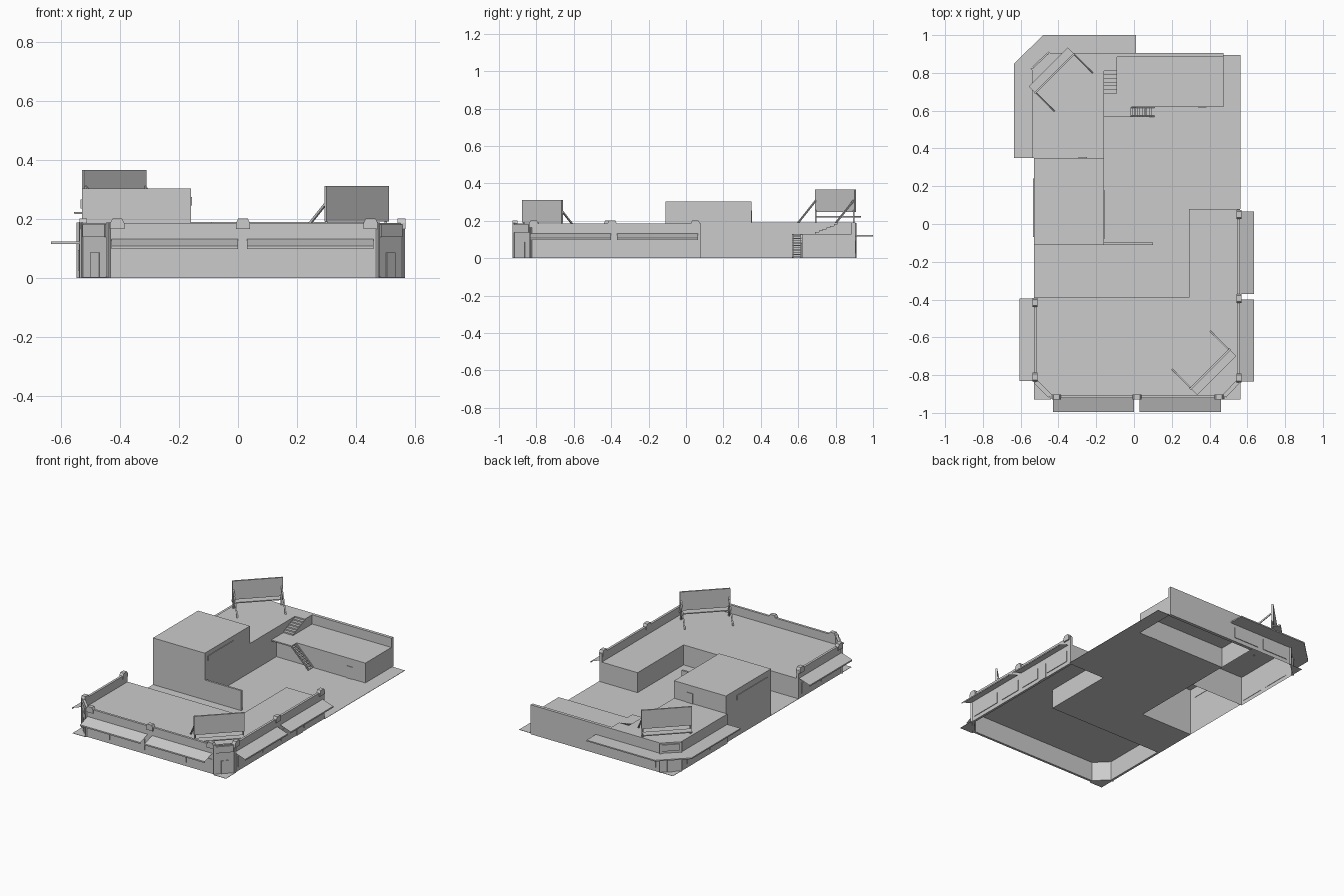
import bpy, bmesh, math
from mathutils import Vector

if "Cube" in bpy.data.objects:
    bpy.data.objects.remove(bpy.data.objects["Cube"])

grey = bpy.data.materials.new("plain_grey")
grey.diffuse_color = (0.6, 0.6, 0.6, 1)
grey.use_nodes = True
grey.node_tree.nodes["Principled BSDF"].inputs["Base Color"].default_value = grey.diffuse_color


def finish(name, bm, recalc=True):
    if recalc:
        bmesh.ops.recalc_face_normals(bm, faces=bm.faces)
    me = bpy.data.meshes.new(name)
    bm.to_mesh(me)
    bm.free()
    me.materials.append(grey)
    ob = bpy.data.objects.new(name, me)
    bpy.context.collection.objects.link(ob)
    return ob


def add_prism(bm, pts, z0, z1, floor=True):
    lo = [bm.verts.new((p[0], p[1], z0)) for p in pts]
    hi = [bm.verts.new((p[0], p[1], z1)) for p in pts]
    for i in range(len(pts)):
        j = (i + 1) % len(pts)
        bm.faces.new((lo[i], lo[j], hi[j], hi[i]))
    bm.faces.new(hi)
    if floor:
        bm.faces.new(lo[::-1])


def prism(name, pts, z0, z1, floor=True):
    bm = bmesh.new()
    add_prism(bm, pts, z0, z1, floor)
    return finish(name, bm)


def rect(x0, x1, y0, y1):
    return [(x0, y0), (x1, y0), (x1, y1), (x0, y1)]


def ribbon(name, path, z0, z1, t):
    """Thin mitred wall; thickness goes to the left of the path."""
    P = [Vector(p) for p in path]
    dirs = [(b - a).normalized() for a, b in zip(P, P[1:])]
    nrm = [Vector((-d.y, d.x)) for d in dirs]
    inner = []
    for i, p in enumerate(P):
        n0, n1 = nrm[max(i - 1, 0)], nrm[min(i, len(nrm) - 1)]
        m = (n0 + n1).normalized()
        inner.append(p + m * (t / m.dot(n0)))
    bm = bmesh.new()
    for i in range(len(dirs)):
        add_prism(bm, [P[i], P[i + 1], inner[i + 1], inner[i]], z0, z1)
    return finish(name, bm)


def frame(p, q):
    p, q = Vector(p), Vector(q)
    u = (q - p).normalized()
    return p, u, Vector((u.y, -u.x)), (q - p).length


def plate(name, p, q, a, b, z0, z1, d0=-0.002, d1=0.004):
    """Box on the wall p-q, from a to b along it, d0 to d1 outward."""
    p, u, n, _ = frame(p, q)
    return prism(name, [p + u * a + n * d1, p + u * b + n * d1,
                        p + u * b + n * d0, p + u * a + n * d0], z0, z1)


def awning(name, p, q, a, b):
    p, u, n, _ = frame(p, q)
    bm = bmesh.new()
    rows = []
    for d, z in ((0, 0.132), (0.075, 0.107), (0.075, 0.098)):
        rows.append([bm.verts.new((*(p + u * s + n * d), z)) for s in (a, b)])
    for r0, r1 in zip(rows, rows[1:]):
        bm.faces.new((r1[0], r1[1], r0[1], r0[0]))
    return finish(name, bm, False)


def bump(name, p, q, s):
    """Tapered cap standing on the parapet."""
    p, u, n, _ = frame(p, q)
    bm = bmesh.new()
    rows = []
    for w, z in ((0.024, 0.165), (0.024, 0.186), (0.016, 0.202)):
        rows.append([bm.verts.new((*(p + u * (s + k * w) + n * d), z))
                     for k, d in ((-1, 0.008), (1, 0.008), (1, -0.018), (-1, -0.018))])
    for r0, r1 in zip(rows, rows[1:]):
        for i in range(4):
            j = (i + 1) % 4
            bm.faces.new((r0[i], r0[j], r1[j], r1[i]))
    bm.faces.new(rows[0][::-1])
    bm.faces.new(rows[-1])
    return finish(name, bm)


def bar(bm, a, b, w=0.008):
    a, b = Vector(a), Vector(b)
    d = (b - a).normalized()
    s = d.cross(Vector((0, 0, 1)) if abs(d.z) < 0.9 else Vector((1, 0, 0))).normalized() * w / 2
    t = d.cross(s)
    e = [[bm.verts.new(c + s * i + t * j) for i, j in ((-1, -1), (1, -1), (1, 1), (-1, 1))] for c in (a, b)]
    for i in range(4):
        j = (i + 1) % 4
        bm.faces.new((e[0][i], e[0][j], e[1][j], e[1][i]))
    bm.faces.new(e[0][::-1])
    bm.faces.new(e[1])


# Ground: courtyard and the small corner triangles
prism("courtyard_ground", [(-.53, -.39), (.29, -.39), (.29, .08), (.565, .08), (.565, .895),
      (.475, .895), (.475, .62), (-.16, .62), (-.16, -.11), (-.53, -.11)], 0, .002)
prism("corner_ground_left", [(-.53, -.83), (-.53, -.93), (-.44, -.93), (-.44, -.92)], 0, .002)
prism("corner_ground_right", [(.565, -.83), (.475, -.92), (.475, -.93), (.565, -.93)], 0, .002)
prism("corner_ground_back", [(-.54, .82), (-.45, .905), (-.54, .905)], 0, .002)

# Front L-shaped building: outer walls with parapet, inner walls, roof
A, B, C, D, E, F = (-.53, -.39), (-.53, -.83), (-.44, -.92), (.475, -.92), (.56, -.83), (.56, .08)
G, H = (.29, .08), (.29, -.39)
ribbon("front_outer_wall", [A, B, C, D, E, F], 0, .186, .015)
ribbon("front_inner_wall", [F, G, H, A], 0, .13, .008)
prism("front_roof", [A, B, C, D, E, F, G, H], .124, .131)

# Awnings, windows and parapet caps of the front building
awning("awning_front_1", C, D, .01, .44)
awning("awning_front_2", C, D, .47, .90)
awning("awning_right_1", E, F, -.005, .43)
awning("awning_right_2", E, F, .46, .895)
awning("awning_left", A, B, .005, .44)
for a, b in ((.015, .17), (.20, .42), (.495, .715), (.75, .90)):
    plate("front_window", C, D, a, b, .025, .095)
for a, b in ((.03, .24), (.28, .43), (.47, .61), (.70, .88)):
    plate("right_window", E, F, a, b, .025, .095)
plate("right_door", E, F, .625, .685, 0, .098)
for a, b in ((.03, .20), (.23, .41)):
    plate("left_window", A, B, a, b, .025, .095)
for s in (.03, .457, .89):
    bump("parapet_cap_front", C, D, s)
for s in (.015, .435, .88):
    bump("parapet_cap_right", E, F, s)
for s in (.026, .42):
    bump("parapet_cap_left", A, B, s)

# Back left building with flat canopy, tall block on its front half
J, K, L, M = (-.54, .35), (-.54, .82), (-.45, .905), (-.16, .905)
prism("back_left_building", [(-.16, .35), M, L, K, J], 0, .19, False)
prism("tall_block", rect(-.53, -.16, -.11, .35), 0, .303, False)
prism("canopy", [(-.54, .35), (-.635, .35), (-.635, .85), (-.48, 1), (.01, 1), (.01, .905),
                 (-.45, .905), (-.54, .82)], .115, .123)
for a, b in ((.06, .25), (.29, .46)):
    plate("back_left_window", K, J, a, b, .025, .095)
for a, b in ((.02, .20), (.24, .42)):
    plate("back_window", (0, .905), L, a, b, .025, .095)
plate("block_side_window", (-.53, .35), (-.53, -.11), .11, .42, .235, .265)
plate("block_court_window", (-.16, -.11), (-.16, .35), .03, .29, .245, .275)
plate("block_roof_door", (-.16, .35), (-.53, .35), .09, .135, .19, .255)
prism("courtyard_low_wall", rect(-.16, .10, -.11, -.097), 0, .13)

# Cut corners: door, sign board and edge posts
for p, q in ((B, C), (D, E), (L, K)):
    w = frame(p, q)[3]
    plate("corner_door", p, q, w * .33, w * .67, 0, .085)
    plate("corner_sign", p, q, w * .08, w * .92, .138, .18, -.002, .008)
    for s in (0, w):
        plate("corner_post", p, q, s - .005, s + .005, 0, .188, -.006, .006)

# Back building, back wall and door
prism("back_building", rect(-.16, .475, .62, .885), 0, .13, False)
prism("back_wall", rect(-.16, .475, .885, .905), 0, .19)
plate("back_building_door", (-.16, .62), (.475, .62), .50, .545, 0, .08)

# Lower stairs: landing, two stringers, open treads
prism("stair_landing", rect(-.16, -.015, .568, .62), .122, .13)
bm = bmesh.new()
for y in (.571, .617):
    bar(bm, (-.02, y, .126), (.105, y, .004), .007)
for i in range(10):
    x, z = -.012 + i * .0125, .118 - i * .0122
    add_prism(bm, rect(x - .006, x + .006, .571, .617), z - .003, z + .001)
finish("lower_stairs", bm)

# Upper stairs against the back left building
bm = bmesh.new()
for i in range(7):
    add_prism(bm, rect(-.16, -.09, .69 + i * .02, .71 + i * .02 if i < 6 else .885),
              .13, .13 + (i + 1) * .06 / 7)
finish("upper_stairs", bm)


# Billboards: panel, catwalk, posts and rear braces
def billboard(name, cx, cy, sx, sy, base):
    n = Vector((sx, sy)).normalized()
    u = Vector((-n.y, n.x))
    c = Vector((cx, cy))
    p, q = c - u * .15, c + u * .15
    plate(name + "_panel", p, q, 0, .30, base + .058, base + .178, -.005, .005)
    plate(name + "_catwalk", p, q, .005, .295, base + .03, base + .036, 0, .048)
    bm = bmesh.new()
    for s in (-.143, .143):
        e = c + u * s - n * .004
        f = e - n * .135
        bar(bm, (e.x, e.y, base), (e.x, e.y, base + .07))
        bar(bm, (e.x, e.y, base + .12), (f.x, f.y, base))
        bar(bm, (e.x, e.y, base + .031), (e.x + n.x * .05, e.y + n.y * .05, base + .031), .006)
    finish(name + "_supports", bm)


billboard("front_billboard", .403, -.768, 1, -1, .133)
billboard("back_billboard", -.42, .798, -1, 1, .188)
